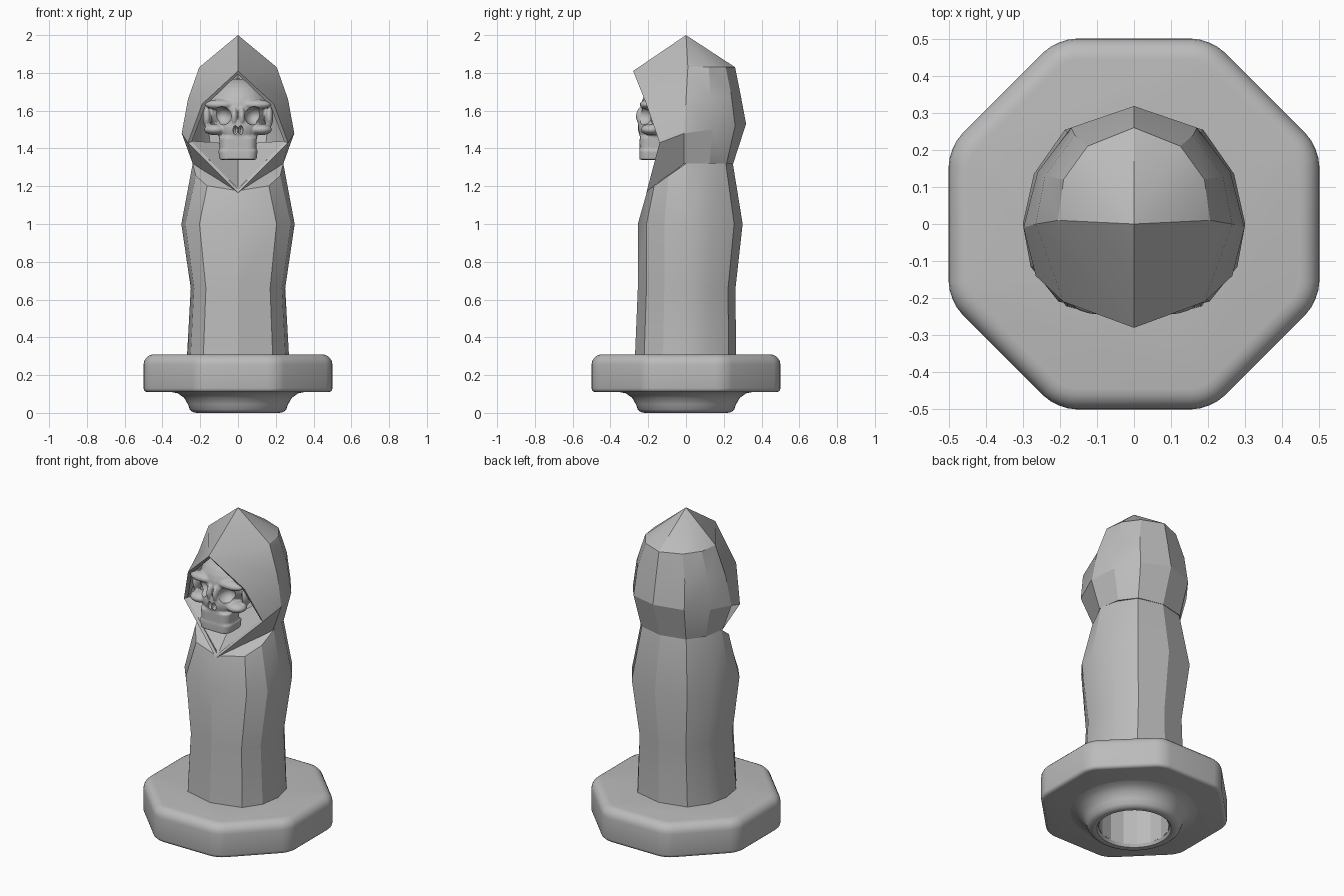
import bpy, bmesh, math
from mathutils import Matrix, Vector

old = bpy.data.objects.get("Cube")
if old:
    bpy.data.objects.remove(old, do_unlink=True)

# One stone grey for everything
stone = bpy.data.materials.new("stone_grey")
stone.use_nodes = True
grey = (0.5, 0.5, 0.5, 1)
stone.diffuse_color = grey
bsdf = next(n for n in stone.node_tree.nodes if n.type == 'BSDF_PRINCIPLED')
bsdf.inputs["Base Color"].default_value = grey


def make(name, bm, fix_normals=True):
    if fix_normals:
        bmesh.ops.recalc_face_normals(bm, faces=bm.faces[:])
    mesh = bpy.data.meshes.new(name)
    bm.to_mesh(mesh)
    bm.free()
    mesh.materials.append(stone)
    obj = bpy.data.objects.new(name, mesh)
    bpy.context.collection.objects.link(obj)
    return obj


def activate(obj):
    bpy.ops.object.select_all(action='DESELECT')
    obj.select_set(True)
    bpy.context.view_layer.objects.active = obj


def modify(obj, kind, **settings):
    mod = obj.modifiers.new(kind.title(), kind)
    for key, value in settings.items():
        setattr(mod, key, value)
    activate(obj)
    bpy.ops.object.modifier_apply(modifier=mod.name)


def smooth(obj, degrees):
    activate(obj)
    bpy.ops.object.shade_smooth_by_angle(angle=math.radians(degrees))


def cut(obj, cutter):
    modify(obj, 'BOOLEAN', object=cutter, operation='DIFFERENCE', solver='EXACT')
    bpy.data.objects.remove(cutter, do_unlink=True)


def skin(bm, rings, closed=True):
    """Join rows of points with quads."""
    rows = [[bm.verts.new(p) for p in ring] for ring in rings]
    n = len(rows[0])
    for a, b in zip(rows, rows[1:]):
        for i in range(n if closed else n - 1):
            j = (i + 1) % n
            bm.faces.new((a[i], a[j], b[j], b[i]))
    return rows


def lathe(name, profile, sides):
    bm = bmesh.new()
    turns = [math.tau * i / sides for i in range(sides)]
    rows = skin(bm, [[(r * math.cos(t), r * math.sin(t), z) for t in turns]
                     for r, z in profile])
    return make(name, bm), rows


def ball(bm, centre, radii, segments=32):
    matrix = Matrix.Translation(centre) @ Matrix.Diagonal((*radii, 1))
    bmesh.ops.create_uvsphere(bm, u_segments=segments, v_segments=segments // 2,
                              radius=1, matrix=matrix)


def block(bm, centre, size, taper):
    """Rounded box, narrower at the bottom."""
    made = bmesh.ops.create_cube(bm, size=1)["verts"]
    for v in made:
        k = taper if v.co.z < 0 else 1
        v.co = Vector((v.co.x * size[0] * k, v.co.y * size[1], v.co.z * size[2]))
        v.co += Vector(centre)
    edges = {e for v in made for e in v.link_edges}
    bmesh.ops.bevel(bm, geom=[e for e in edges if abs(e.verts[0].co.z - e.verts[1].co.z) > size[2] / 2],
                    offset=0.045, segments=4, profile=0.5, affect='EDGES')


# Octagonal plinth with rounded edges
bm = bmesh.new()
bmesh.ops.create_cone(bm, cap_ends=True, segments=8, depth=0.2,
                      radius1=0.541, radius2=0.541,
                      matrix=Matrix.Translation((0, 0, 0.21)) @ Matrix.Rotation(math.pi / 8, 4, 'Z'))
for kind, width, steps in (("side", 0.05, 4), ("top", 0.055, 5), ("bottom", 0.02, 3)):
    picked = []
    for e in bm.edges:
        heights = [v.co.z > 0.21 for v in e.verts]
        place = "side" if heights[0] != heights[1] else "top" if heights[0] else "bottom"
        if kind == "side" and place == kind:
            picked.append(e)
        elif place == kind and all(v.co.z > 0.309 or v.co.z < 0.111 for v in e.verts):
            picked.append(e)
    bmesh.ops.bevel(bm, geom=picked, offset=width, segments=steps, profile=0.5, affect='EDGES')
plinth = make("plinth", bm)
bm = bmesh.new()
bmesh.ops.create_cone(bm, cap_ends=True, segments=32, depth=1, radius1=0.22, radius2=0.22)
cut(plinth, make("plinth_cutter", bm))
smooth(plinth, 35)

# Flared foot and the hollow running up inside it
foot, _ = lathe("foot", [(0.36, 0.112), (0.32, 0.104), (0.285, 0.08), (0.265, 0.045),
                         (0.255, 0.018), (0.24, 0.004), (0.22, 0), (0.205, 0.003), (0.195, 0.02)], 48)
smooth(foot, 40)
hollow, _ = lathe("hollow", [(0.195, 0.018), (0.195, 0.8), (0.001, 0.8)], 16)
hollow.data.flip_normals()
smooth(hollow, 15)

# Robe: faceted rings, the top one dipping at the front under the hood
half = [(0, -1), (0.68, -0.82), (0.93, -0.45), (1, 0), (0.9, 0.45), (0.62, 0.85), (0, 1)]
outline = half + [(-x, y) for x, y in half[-2:0:-1]]
robe_rings = [(0.3, 0.27, 0.27, 0.265, 0), (0.66, 0.25, 0.255, 0.262, 0),
              (1.0, 0.3, 0.255, 0.3, 0), (1.32, 0.24, 0.205, 0.248, 0.7),
              (1.33, 0.1, 0.08, 0.1, 0.7)]
rings = []
for z, wide, front, back, dip in robe_rings:
    ring = []
    for x, y in outline:
        depth = y * (front if y < 0 else back)
        ring.append((x * wide, depth, z + dip * min(depth, 0)))
    rings.append(ring)
bm = bmesh.new()
rows = skin(bm, rings)
bm.faces.new(rows[-1])
smooth(make("robe", bm), 24)

# Hood: half shell from the opening rim to the back seam, then mirrored
tip = (0, 0, 2)
rim = [(0, -0.28, 1.81), (0.19, -0.21, 1.635), (0.265, -0.14, 1.43), (0, -0.21, 1.165)]
shell = [
    [tip] * 5,
    [rim[0], (0.205, 0.01, 1.83), (0.19, 0.12, 1.83), (0.125, 0.21, 1.83), (0, 0.26, 1.83)],
    [rim[1], (0.265, 0, 1.66), (0.24, 0.13, 1.67), (0.16, 0.24, 1.68), (0, 0.29, 1.68)],
    [rim[2], (0.298, -0.01, 1.48), (0.26, 0.14, 1.5), (0.17, 0.26, 1.52), (0, 0.318, 1.53)],
    [rim[3], (0.24, -0.01, 1.32), (0.218, 0.125, 1.32), (0.15, 0.215, 1.32), (0, 0.25, 1.32)]]
bm = bmesh.new()
skin(bm, shell, closed=False)
bmesh.ops.remove_doubles(bm, verts=bm.verts[:], dist=0.0005)
hood = make("hood", bm)
modify(hood, 'MIRROR', use_clip=True)
modify(hood, 'SOLIDIFY', thickness=0.022, offset=-1)
smooth(hood, 24)

# Collar folds inside the hood, below the skull
bm = bmesh.new()
for s in (1, -1):
    pts = [(0, -0.19, 1.185), (s * 0.25, -0.135, 1.44), (s * 0.1, 0.02, 1.43), (0, -0.03, 1.36)]
    bm.faces.new([bm.verts.new(p) for p in (pts if s > 0 else pts[::-1])])
bmesh.ops.remove_doubles(bm, verts=bm.verts[:], dist=0.0005)
make("collar", bm)

# Skull: rounded masses fused together, then sockets and nose cut out
bm = bmesh.new()
ball(bm, (0, -0.065, 1.61), (0.172, 0.175, 0.16))
ball(bm, (0, -0.155, 1.51), (0.115, 0.1, 0.1))
for s in (1, -1):
    ball(bm, (s * 0.09, -0.2, 1.632), (0.085, 0.045, 0.028))
    ball(bm, (s * 0.165, -0.15, 1.57), (0.022, 0.04, 0.06))
    ball(bm, (s * 0.12, -0.185, 1.5), (0.06, 0.055, 0.03))
    ball(bm, (s * 0.02, -0.235, 1.57), (0.018, 0.03, 0.05))
block(bm, (0, -0.17, 1.42), (0.2, 0.15, 0.08), 0.95)
block(bm, (0, -0.165, 1.365), (0.208, 0.165, 0.05), 0.94)
skull = make("skull", bm)
modify(skull, 'REMESH', mode='VOXEL', voxel_size=0.006)
modify(skull, 'SMOOTH', factor=0.5, iterations=4)
bm = bmesh.new()
for s in (1, -1):
    ball(bm, (s * 0.086, -0.245, 1.572), (0.052, 0.07, 0.05), 24)
    ball(bm, (s * 0.014, -0.265, 1.497), (0.014, 0.045, 0.025), 16)
cut(skull, make("socket_cutter", bm))
smooth(skull, 40)
